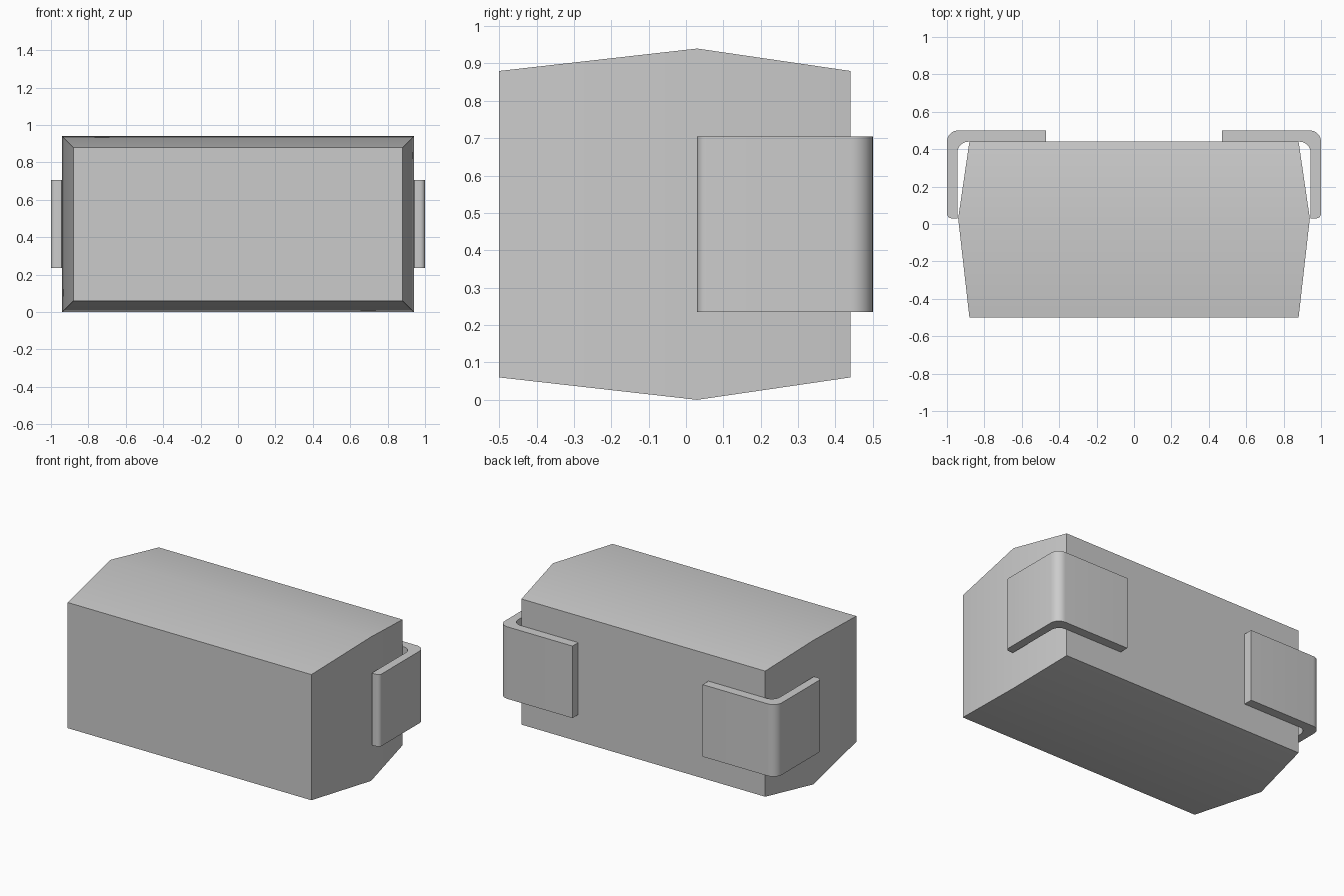
import bpy
import bmesh
import math

cube = bpy.data.objects.get("Cube")
if cube:
    bpy.data.objects.remove(cube, do_unlink=True)

grey = bpy.data.materials.new("light grey")
grey.use_nodes = True
grey.diffuse_color = (0.6, 0.6, 0.6, 1)
grey.node_tree.nodes["Principled BSDF"].inputs["Base Color"].default_value = (0.6, 0.6, 0.6, 1)


def finish(name, bm):
    bmesh.ops.recalc_face_normals(bm, faces=bm.faces[:])
    mesh = bpy.data.meshes.new(name)
    bm.to_mesh(mesh)
    bm.free()
    mesh.materials.append(grey)
    obj = bpy.data.objects.new(name, mesh)
    bpy.context.collection.objects.link(obj)
    bpy.ops.object.select_all(action="DESELECT")
    obj.select_set(True)
    bpy.context.view_layer.objects.active = obj
    bpy.ops.object.shade_smooth_by_angle(angle=math.radians(30))
    return obj


def arc(cx, cy, r, start, end, steps=8):
    """Points along a circular arc, angles in degrees."""
    angles = [math.radians(start + (end - start) * i / steps) for i in range(steps + 1)]
    return [(cx + r * math.cos(a), cy + r * math.sin(a)) for a in angles]


# Moulded body: rectangular rings lofted from front to back, widest at the parting line
MID_Z = 0.47
bm = bmesh.new()
rings = []
for y, hx, hz in [(-0.5, 0.88, 0.41), (0.03, 0.94, 0.47), (0.44, 0.88, 0.41)]:
    rings.append([bm.verts.new((sx * hx, y, MID_Z + sz * hz))
                  for sx, sz in [(-1, -1), (1, -1), (1, 1), (-1, 1)]])
for a, b in zip(rings, rings[1:]):
    for i in range(4):
        j = (i + 1) % 4
        bm.faces.new((a[i], a[j], b[j], b[i]))
bm.faces.new(rings[0])
bm.faces.new(rings[-1])
finish("body", bm)

# Bent metal terminals: L-shaped profile extruded upward
outline = ([(0.47, 0.5)]
           + arc(0.94, 0.44, 0.06, 90, 0)
           + arc(0.975, 0.055, 0.025, 0, -90, 4)
           + [(0.945, 0.03)]
           + arc(0.885, 0.38, 0.06, 0, 90)
           + [(0.47, 0.44)])
for name, side in [("left_terminal", 1), ("right_terminal", -1)]:
    bm = bmesh.new()
    base = bm.faces.new([bm.verts.new((side * x, y, 0.235)) for x, y in outline])
    grown = bmesh.ops.extrude_face_region(bm, geom=[base], use_keep_orig=True)
    top = [v for v in grown["geom"] if isinstance(v, bmesh.types.BMVert)]
    bmesh.ops.translate(bm, verts=top, vec=(0, 0, 0.47))
    finish(name, bm)
